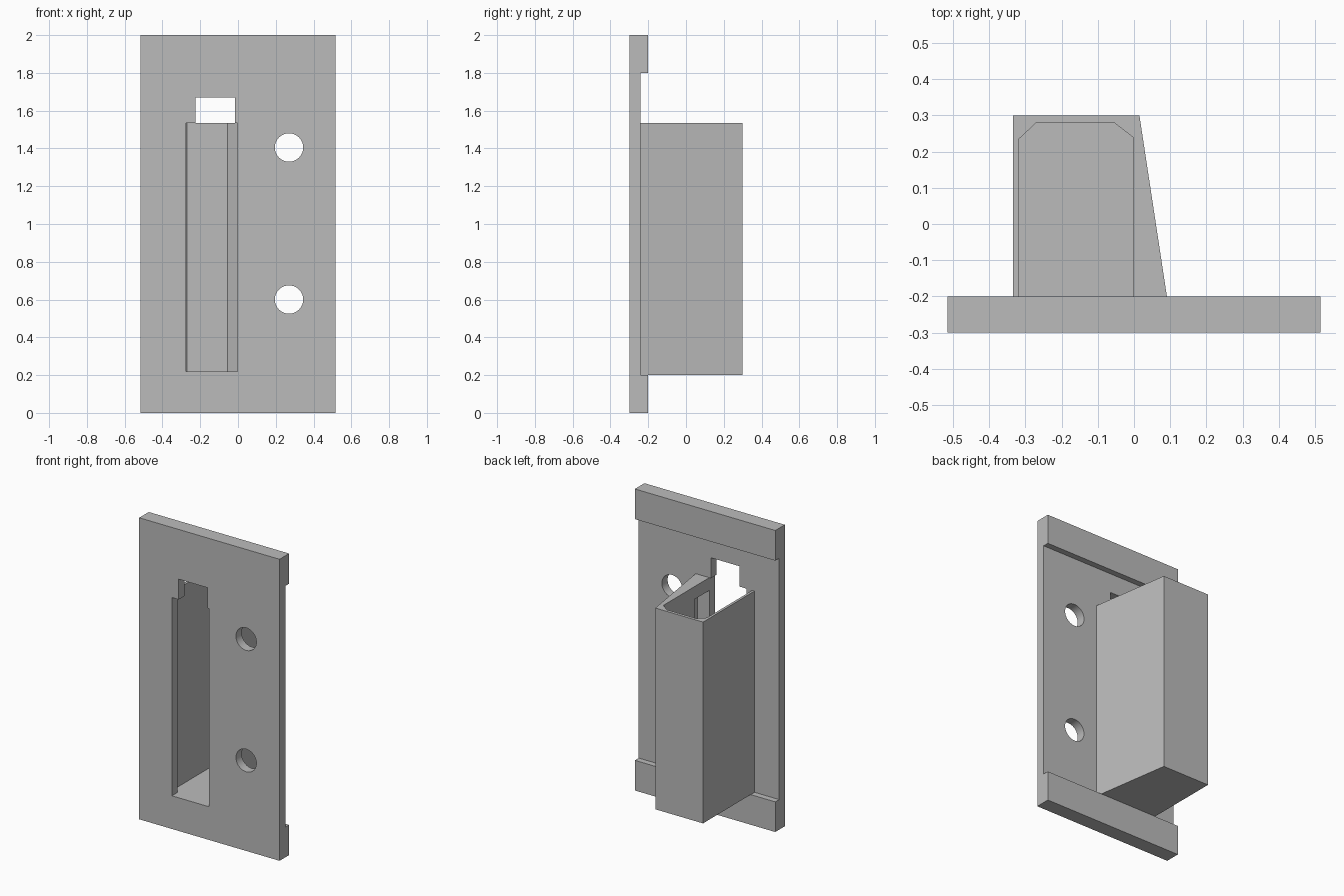
import bpy
import bmesh
import math
from mathutils import Matrix

cube = bpy.data.objects.get("Cube")
if cube:
    bpy.data.objects.remove(cube, do_unlink=True)

metal = bpy.data.materials.new("plain_grey")
metal.use_nodes = True
grey = (0.5, 0.5, 0.5, 1)
metal.diffuse_color = grey
metal.node_tree.nodes["Principled BSDF"].inputs["Base Color"].default_value = grey


def make_object(name, bm):
    bmesh.ops.recalc_face_normals(bm, faces=bm.faces[:])
    mesh = bpy.data.meshes.new(name)
    bm.to_mesh(mesh)
    bm.free()
    mesh.materials.append(metal)
    obj = bpy.data.objects.new(name, mesh)
    bpy.context.collection.objects.link(obj)
    return obj


def prism(name, points, offset):
    """Extrude a closed outline of 3D points along an offset."""
    bm = bmesh.new()
    face = bm.faces.new([bm.verts.new(p) for p in points])
    new = bmesh.ops.extrude_face_region(bm, geom=[face])["geom"]
    verts = [g for g in new if isinstance(g, bmesh.types.BMVert)]
    bmesh.ops.translate(bm, verts=verts, vec=offset)
    return make_object(name, bm)


def upright(name, outline, z0, z1):
    return prism(name, [(x, y, z0) for x, y in outline], (0, 0, z1 - z0))


def block(name, x0, x1, y0, y1, z0, z1):
    return upright(name, [(x0, y0), (x1, y0), (x1, y1), (x0, y1)], z0, z1)


def cylinder_y(name, x, y, z, radius, depth):
    bm = bmesh.new()
    bmesh.ops.create_cone(bm, cap_ends=True, segments=48, radius1=radius,
                          radius2=radius, depth=depth,
                          matrix=Matrix.Translation((x, y, z))
                          @ Matrix.Rotation(math.pi / 2, 4, 'X'))
    return make_object(name, bm)


def cut(target, cutters):
    for cutter in cutters:
        cutter.hide_render = True
        cutter.hide_set(True)
        cutter.display_type = 'WIRE'
        mod = target.modifiers.new(cutter.name, 'BOOLEAN')
        mod.operation = 'DIFFERENCE'
        mod.solver = 'EXACT'
        mod.object = cutter
    # Bake the cuts, then drop the helpers
    bpy.context.view_layer.update()
    graph = bpy.context.evaluated_depsgraph_get()
    target.data = bpy.data.meshes.new_from_object(target.evaluated_get(graph))
    target.modifiers.clear()
    for cutter in cutters:
        bpy.data.objects.remove(cutter, do_unlink=True)


front, back, rib = -0.3, -0.24, -0.2
edge = -0.003

# Face plate with thicker bands across the top and bottom
profile = [(front, 0), (rib, 0), (rib, 0.2), (back, 0.2),
           (back, 1.8), (rib, 1.8), (rib, 2), (front, 2)]
plate = prism("face_plate", [(-0.515, y, z) for y, z in profile], (1.03, 0, 0))

# Main opening, narrower notch above it, and two screw holes
cut(plate, [
    block("opening", -0.275, edge, -0.4, -0.21, 0.22, 1.535),
    block("notch", -0.225, -0.015, -0.4, -0.21, 1.5, 1.67),
    cylinder_y("upper_hole", 0.27, -0.27, 1.405, 0.075, 0.2),
    cylinder_y("lower_hole", 0.27, -0.27, 0.6, 0.075, 0.2),
])

# Box behind the plate, one side flared, open at the top
box = upright("bolt_box", [(-0.335, back), (0.097, back), (0.015, 0.3), (-0.335, 0.3)],
              0.2, 1.535)
cavity = [(-0.318, -0.35), (edge, -0.35), (edge, 0.24), (-0.055, 0.28),
          (-0.27, 0.28), (-0.318, 0.235)]
# Hidden side pocket inside the flared wall
pocket = [(-0.05, -0.35), (0.085, -0.35), (0.085, back), (0.06, -0.085), (-0.05, -0.085)]
cut(box, [
    upright("cavity", cavity, 0.22, 1.7),
    upright("side_pocket", pocket, 0.3, 1.45),
])

# Smooth the round holes while keeping all corners crisp
bpy.ops.object.select_all(action='DESELECT')
for obj in (plate, box):
    obj.select_set(True)
bpy.context.view_layer.objects.active = plate
bpy.ops.object.shade_smooth_by_angle(angle=math.radians(25))
